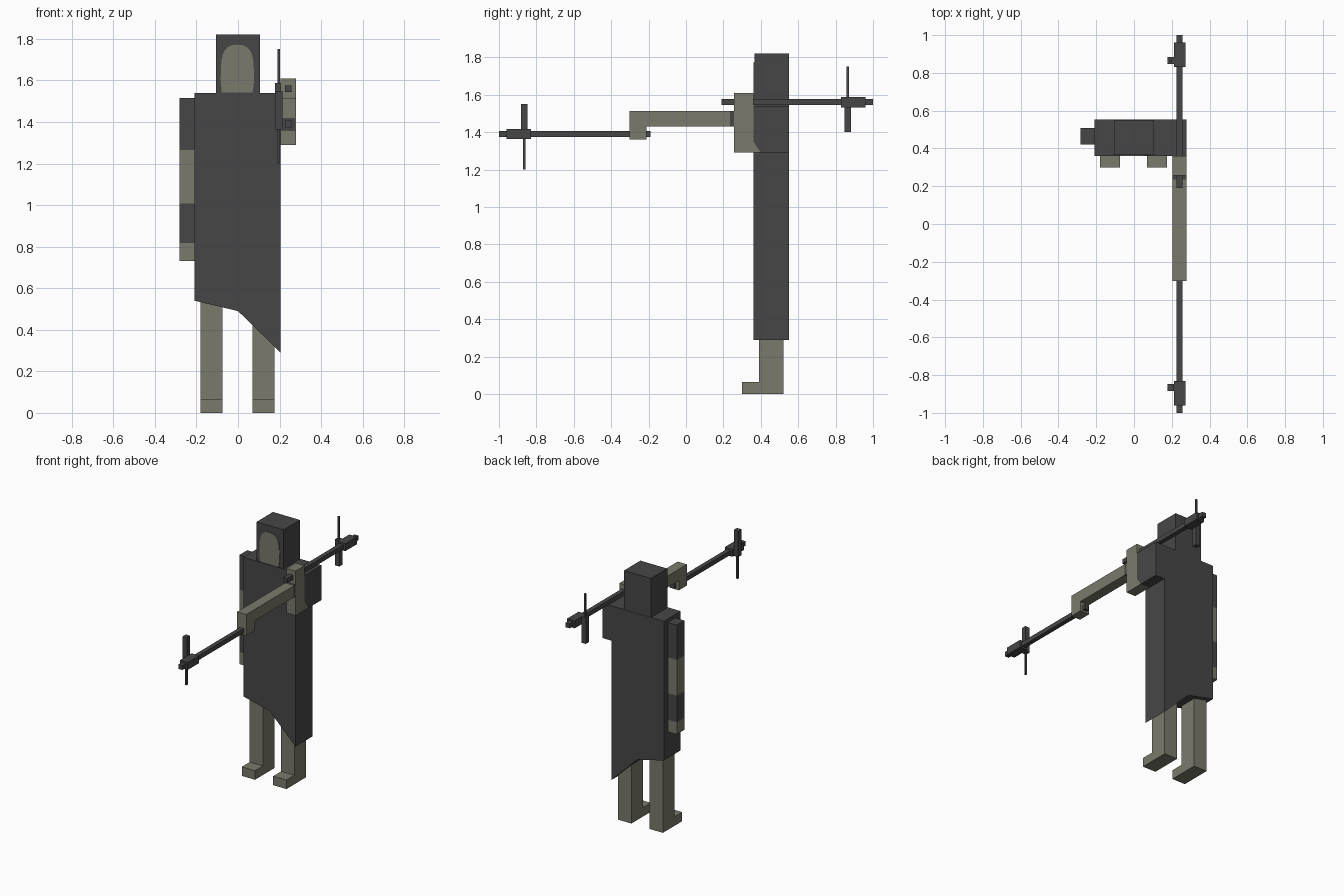
import bpy, bmesh, math
from mathutils import Vector

if "Cube" in bpy.data.objects:
    bpy.data.objects.remove(bpy.data.objects["Cube"])


def material(name, col):
    m = bpy.data.materials.new(name)
    m.diffuse_color = (*col, 1)
    m.use_nodes = True
    m.node_tree.nodes["Principled BSDF"].inputs["Base Color"].default_value = m.diffuse_color
    return m


DARK = material("charcoal", (0.062, 0.062, 0.062))
LIGHT = material("stone grey", (0.195, 0.193, 0.150))


def finish(name, bm, *mats):
    bmesh.ops.recalc_face_normals(bm, faces=bm.faces)
    me = bpy.data.meshes.new(name)
    bm.to_mesh(me)
    bm.free()
    for m in mats:
        me.materials.append(m)
    ob = bpy.data.objects.new(name, me)
    bpy.context.collection.objects.link(ob)
    return ob


def prism(name, axis, pts, lo, hi, mat):
    """Extrude a profile: axis 'x' takes (y, z) points, axis 'y' takes (x, z)."""
    bm = bmesh.new()
    place = (lambda a, b, t: (t, a, b)) if axis == 'x' else (lambda a, b, t: (a, t, b))
    f = bm.faces.new([bm.verts.new(place(a, b, lo)) for a, b in pts])
    ext = bmesh.ops.extrude_face_region(bm, geom=[f], use_keep_orig=True)
    vs = [g for g in ext['geom'] if isinstance(g, bmesh.types.BMVert)]
    bmesh.ops.translate(bm, verts=vs, vec=Vector(place(0, 0, hi - lo)))
    return finish(name, bm, mat)


def box(name, x, y, z, mat):
    return prism(name, 'x', [(y[0], z[0]), (y[1], z[0]), (y[1], z[1]), (y[0], z[1])], *x, mat)


# Robe with slanted hem
prism("robe", 'y', [(-0.21, 0.54), (0, 0.49), (0.205, 0.29), (0.205, 1.54), (-0.21, 1.54)],
      0.36, 0.552, DARK)

# Hooded head and arched face plate
box("hood", (-0.107, 0.107), (0.365, 0.55), (1.54, 1.82), DARK)
arch = [(0.070, 1.542), (0.078, 1.60)]
for i in range(13):
    a = math.pi * i / 12
    c, s = math.cos(a), math.sin(a)
    arch.append((-0.003 + 0.079 * math.copysign(abs(c) ** 0.75, c), 1.65 + 0.122 * s ** 0.75))
arch += [(-0.084, 1.60), (-0.078, 1.542)]
prism("face", 'y', arch, 0.361, 0.366, LIGHT)

# Legs with feet
for side, x in (("right", -0.18), ("left", 0.07)):
    prism(side + "_leg", 'x',
          [(0.30, 0), (0.52, 0), (0.52, 0.6), (0.39, 0.6), (0.39, 0.065), (0.30, 0.065)],
          x, x + 0.105, LIGHT)

# Hanging arm: one box cut into sleeve, skin, glove and hand bands
arm = box("hanging_arm", (-0.282, -0.21), (0.42, 0.507), (0.73, 1.515), DARK)
arm.data.materials.append(LIGHT)
bm = bmesh.new()
bm.from_mesh(arm.data)
for z in (1.265, 1.007, 0.817):
    bmesh.ops.bisect_plane(bm, geom=bm.verts[:] + bm.edges[:] + bm.faces[:],
                           plane_co=(0, 0, z), plane_no=(0, 0, 1))
for f in bm.faces:
    z = f.calc_center_median().z
    f.material_index = int(1.007 < z < 1.265 or z < 0.817)
bm.to_mesh(arm.data)
bm.free()

# Raised arm: shoulder sleeve, upper block, cuff, forearm with hand
AX = (0.205, 0.278)
prism("shoulder_sleeve", 'x', [(0.40, 1.29), (0.552, 1.29), (0.552, 1.54), (0.36, 1.54), (0.36, 1.35)],
      *AX, DARK)
prism("elbow_block", 'x', [(0.257, 1.29), (0.40, 1.29), (0.36, 1.35), (0.36, 1.61), (0.257, 1.61)],
      *AX, LIGHT)
box("cuff", AX, (0.235, 0.257), (1.43, 1.512), DARK)
prism("forearm_and_hand", 'x',
      [(-0.303, 1.36), (-0.212, 1.36), (-0.212, 1.43), (0.235, 1.43), (0.235, 1.512), (-0.303, 1.512)],
      *AX, LIGHT)

# Two opposed weapons: the rear one is the front one turned about the x axis
for tag, d, zc in (("front", 1, 1.390), ("rear", -1, 1.560)):
    def part(name, x, y, z):
        box(tag + "_" + name, x, sorted(d * v for v in y), sorted(zc + d * v for v in z), DARK)
    part("barrel", (0.226, 0.258), (-1.0, -0.19), (-0.016, 0.016))
    part("barrel_block", (0.212, 0.272), (-0.96, -0.83), (-0.027, 0.027))
    part("grip", (0.178, 0.213), (-0.883, -0.847), (-0.027, 0.160))
    part("rod", (0.189, 0.202), (-0.871, -0.857), (-0.19, -0.027))
